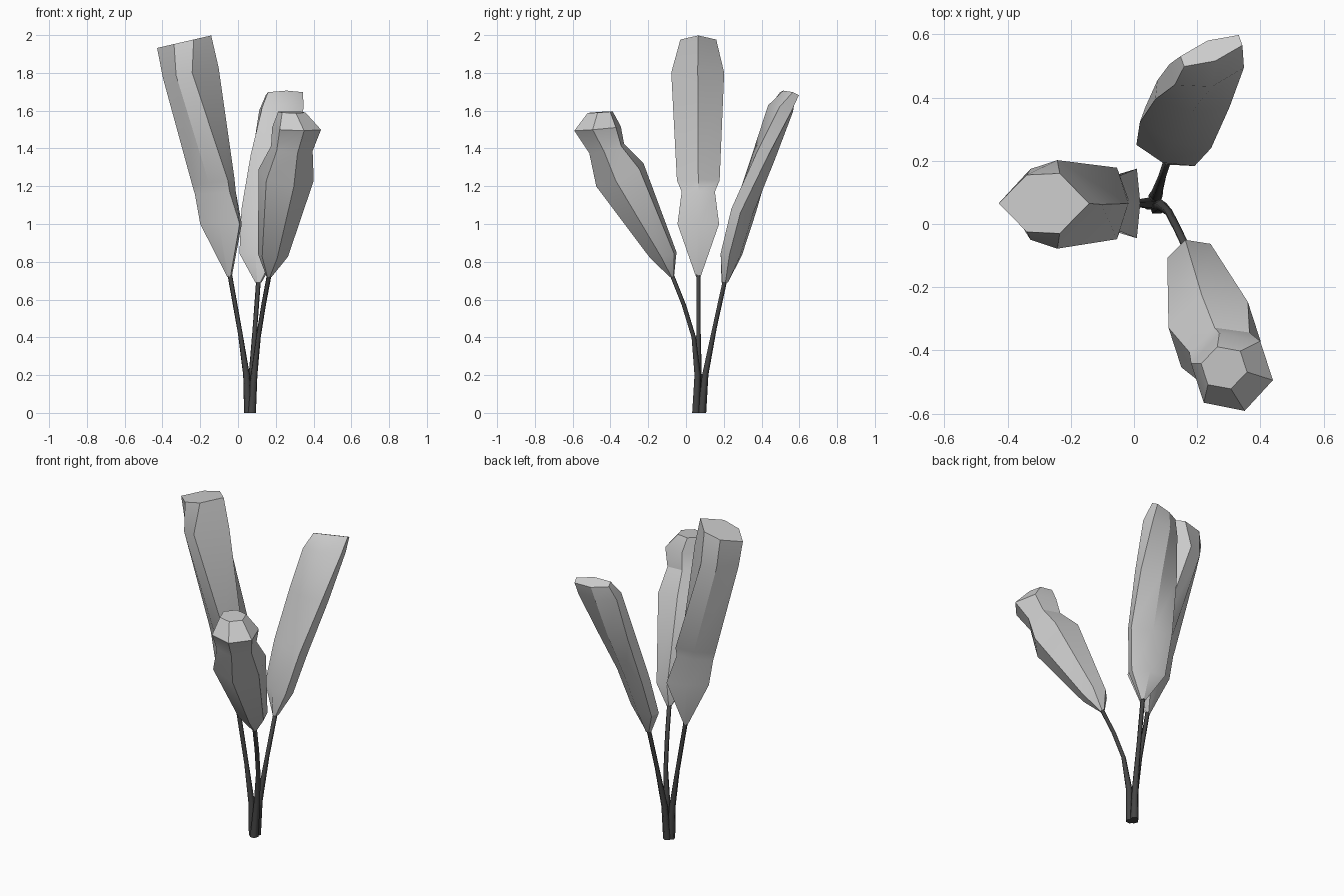
import bpy, bmesh
from math import radians, sin, cos, pi
from mathutils import Vector

if "Cube" in bpy.data.objects:
    bpy.data.objects.remove(bpy.data.objects["Cube"])


def finish(name, bm, angle):
    bmesh.ops.recalc_face_normals(bm, faces=bm.faces)
    me = bpy.data.meshes.new(name)
    bm.to_mesh(me)
    bm.free()
    ob = bpy.data.objects.new(name, me)
    bpy.context.collection.objects.link(ob)
    bpy.ops.object.select_all(action='DESELECT')
    ob.select_set(True)
    bpy.context.view_layer.objects.active = ob
    bpy.ops.object.shade_smooth_by_angle(angle=radians(angle))
    return ob


def polygon(sides):
    angles = [pi / 2 + 2 * pi * (i - 1) / sides for i in range(sides)]
    wide = 1 / cos(pi / 6) if sides == 6 else 1
    return [(wide * cos(a), sin(a)) for a in angles]


def keel(v, w=.7):
    """Section with an outer ridge; the widest points sit at depth v."""
    return [(1, v), (w, (v + 1.3) / 2 - .1), (0, 1), (-w, (v + 1.3) / 2 - .1), (-1, v), (0, -1)]


def loft(name, rings, yaw, shapes, angle=28):
    """Rings: x, y, z, half width, half depth, tilt, extra yaw."""
    bm = bmesh.new()
    loops = []
    for (x, y, z, hw, hd, tilt, turn), shape in zip(rings, shapes):
        a, t = radians(yaw + turn), radians(tilt)
        u = Vector((cos(a), sin(a), 0))
        v = Vector((-sin(a) * cos(t), cos(a) * cos(t), sin(t)))
        loops.append([bm.verts.new(Vector((x, y, z)) + u * hw * p + v * hd * q) for p, q in shape])
    n = len(shapes[0])
    for lo, hi in zip(loops, loops[1:]):
        for i in range(n):
            j = (i + 1) % n
            bm.faces.new((lo[i], lo[j], hi[j], hi[i]))
    bm.faces.new(loops[0])
    bm.faces.new(loops[-1])
    return finish(name, bm, angle)


# Tall left bud: outer ridge, flatter inner side, notched waist, slanted top
loft("left_bud", [
    (-.045, .065, .72, .012, .012, 0, 0),
    (-.090, .065, 1.00, .110, .110, 0, 0),
    (-.120, .065, 1.165, .088, .108, -5, 0),
    (-.130, .065, 1.22, .113, .113, -8, 0),
    (-.250, .062, 1.80, .140, .150, -10, 0),
    (-.285, .065, 1.965, .095, .147, -13, 0)], 90,
    [keel(-.4), keel(-.9), keel(-.7), keel(-.68), keel(-.05, .8), keel(-.35, .95)])

# Short front bud, with a notched neck and a rounded head
loft("front_bud", [
    (.165, -.075, .72, .012, .012, 0, 0),
    (.185, -.120, .835, .072, .075, -12, 0),
    (.255, -.350, 1.26, .132, .145, -25, 0),
    (.285, -.420, 1.40, .100, .100, -15, 0),
    (.310, -.468, 1.505, .115, .130, -5, 0),
    (.285, -.455, 1.592, .065, .070, -4, 0)], 198, [polygon(6)] * 6)

# Flat back bud, with a bevelled ridge at the tip
loft("back_bud", [
    (.108, .205, .69, .014, .018, 0, 0),
    (.108, .240, .84, .098, .050, -10, 0),
    (.140, .305, 1.07, .120, .055, -22, 0),
    (.188, .412, 1.36, .118, .062, -15, 14),
    (.230, .500, 1.61, .113, .070, -15, 34),
    (.245, .548, 1.69, .098, .038, -25, 40)], -20, [polygon(6)] * 6)

# Curved tapering stems
stems = {
    "left_stem": [(.055, .065, 0), (.045, .065, .2), (.012, .065, .42), (-.045, .065, .74)],
    "front_stem": [(.072, .052, 0), (.085, .06, .2), (.108, .04, .4), (.135, -.012, .57), (.167, -.08, .74)],
    "back_stem": [(.068, .083, 0), (.074, .1, .2), (.090, .150, .45), (.109, .207, .71)]}
dark = bpy.data.materials.new("dark_stem")
dark.diffuse_color = (.06, .06, .06, 1)
dark.use_nodes = True
dark.node_tree.nodes["Principled BSDF"].inputs["Base Color"].default_value = dark.diffuse_color
for name, path in stems.items():
    rings = []
    for x, y, z in path:
        rad = .013 + .011 * max(0, 1 - z / .4)
        rings.append((x, y, z, rad, rad, 0, 0))
    loft(name, rings, 0, [polygon(5)] * len(rings), angle=80).data.materials.append(dark)
